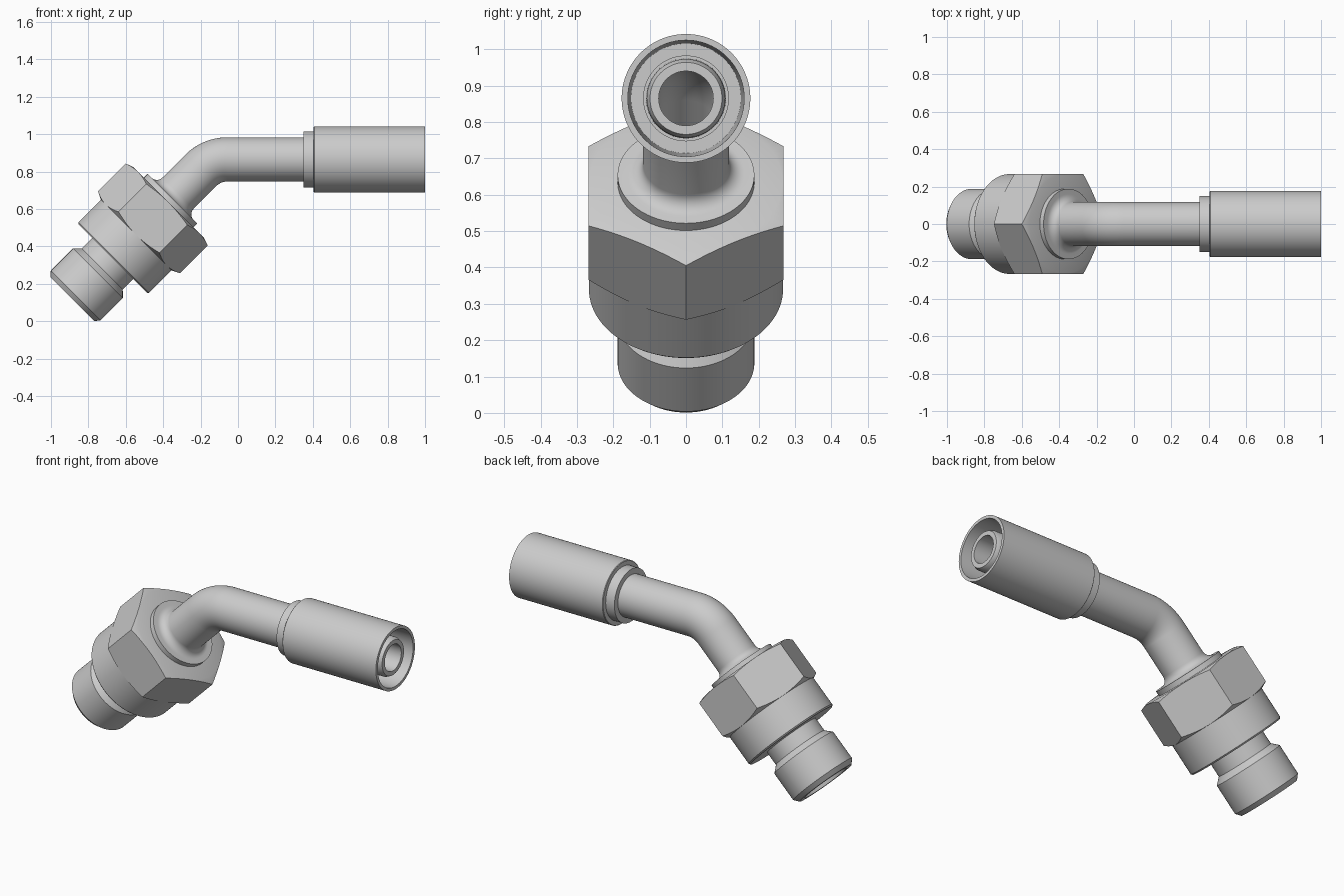
import bpy, bmesh
from math import sin, cos, pi, radians, sqrt
from mathutils import Vector

if "Cube" in bpy.data.objects:
    bpy.data.objects.remove(bpy.data.objects["Cube"])

SEG = 96
BEND_R = 0.20             # centre-line radius of the 45 degree elbow
BEND_S = 0.43             # path position where the elbow starts
ARC = BEND_R * pi / 4
BEND_X, AXIS_Z = -0.057, 0.865
BORE = 0.075


def along(x):
    """Path position of a given x on the horizontal leg."""
    return x - BEND_X + BEND_S + ARC


def frame(t):
    """Centre and in-plane normal of the bent centre line."""
    a = pi / 4 * (1 - min(max((t - BEND_S) / ARC, 0), 1))
    d, n = Vector((cos(a), 0, sin(a))), Vector((-sin(a), 0, cos(a)))
    centre = Vector((BEND_X, 0, AXIS_Z - BEND_R)) + n * BEND_R
    centre += d * (min(t - BEND_S, 0) + max(t - BEND_S - ARC, 0))
    return centre, n


def sweep(name, profile):
    """Turn a closed (position, radius) profile about the centre line."""
    bm = bmesh.new()
    cols = []
    for i in range(SEG):
        th = 2 * pi * i / SEG
        col = []
        for t, r in (profile(th) if callable(profile) else profile):
            c, n = frame(t)
            col.append(bm.verts.new(c + n * (r * cos(th)) + Vector((0, r * sin(th), 0))))
        cols.append(col)
    m = len(cols[0])
    for i in range(SEG):
        a, b = cols[i], cols[(i + 1) % SEG]
        for j in range(m):
            k = (j + 1) % m
            bm.faces.new((a[j], a[k], b[k], b[j]))
    bmesh.ops.recalc_face_normals(bm, faces=bm.faces)
    me = bpy.data.meshes.new(name)
    bm.to_mesh(me)
    bm.free()
    ob = bpy.data.objects.new(name, me)
    bpy.context.collection.objects.link(ob)
    bpy.ops.object.select_all(action='DESELECT')
    ob.select_set(True)
    bpy.context.view_layer.objects.active = ob
    bpy.ops.object.shade_smooth_by_angle(angle=radians(25))
    return ob


# Male end: chamfered spigot, relief groove and round shoulder, coned bore
sweep("male_body", [
    (-0.543, 0.166), (-0.517, 0.188), (-0.348, 0.188), (-0.316, 0.155),
    (-0.237, 0.155), (-0.237, 0.260), (-0.229, 0.267), (-0.04, 0.267),
    (-0.04, BORE), (-0.32, BORE), (-0.543, 0.135)])


# Hexagon nut with conical chamfers on both ends
def hexagon(th):
    h = 0.268 / cos(th % (pi / 3) - pi / 6)
    rise = h - 0.266
    return [(-0.06, 0.266), (-0.06 + 0.5 * rise, h), (0.187 - 0.35 * rise, h),
            (0.187, 0.266), (0.187, 0.10), (-0.06, 0.10)]


sweep("hex_nut", hexagon)

# Bent tube with collar and fillet at its root
fillet = [(0.257 - 0.042 * cos(a), 0.160 - 0.042 * sin(a))
          for a in (pi / 2 * i / 8 for i in range(9))]
bend = [BEND_S + ARC * i / 20 for i in range(21)]
tube_end = along(0.46)
sweep("bent_tube",
      [(0.0, 0.118), (0.18, 0.118), (0.18, 0.188), (0.215, 0.188)] + fillet
      + [(t, 0.118) for t in bend] + [(tube_end, 0.118), (tube_end, BORE)]
      + [(t, BORE) for t in reversed(bend)] + [(0.0, BORE)])

# Crimp sleeve with stepped neck and open mouth
sweep("crimp_sleeve", [(along(x), r) for x, r in [
    (0.35, 0.10), (0.35, 0.150), (0.405, 0.150), (0.405, 0.174), (0.408, 0.177),
    (1.0, 0.177), (1.0, 0.160), (0.45, 0.151), (0.45, 0.10)]])

# Inner hose tail inside the sleeve
sweep("hose_tail", [(along(x), r) for x, r in [
    (0.44, 0.110), (0.965, 0.108), (0.985, 0.099), (0.985, BORE), (0.44, BORE)]])
